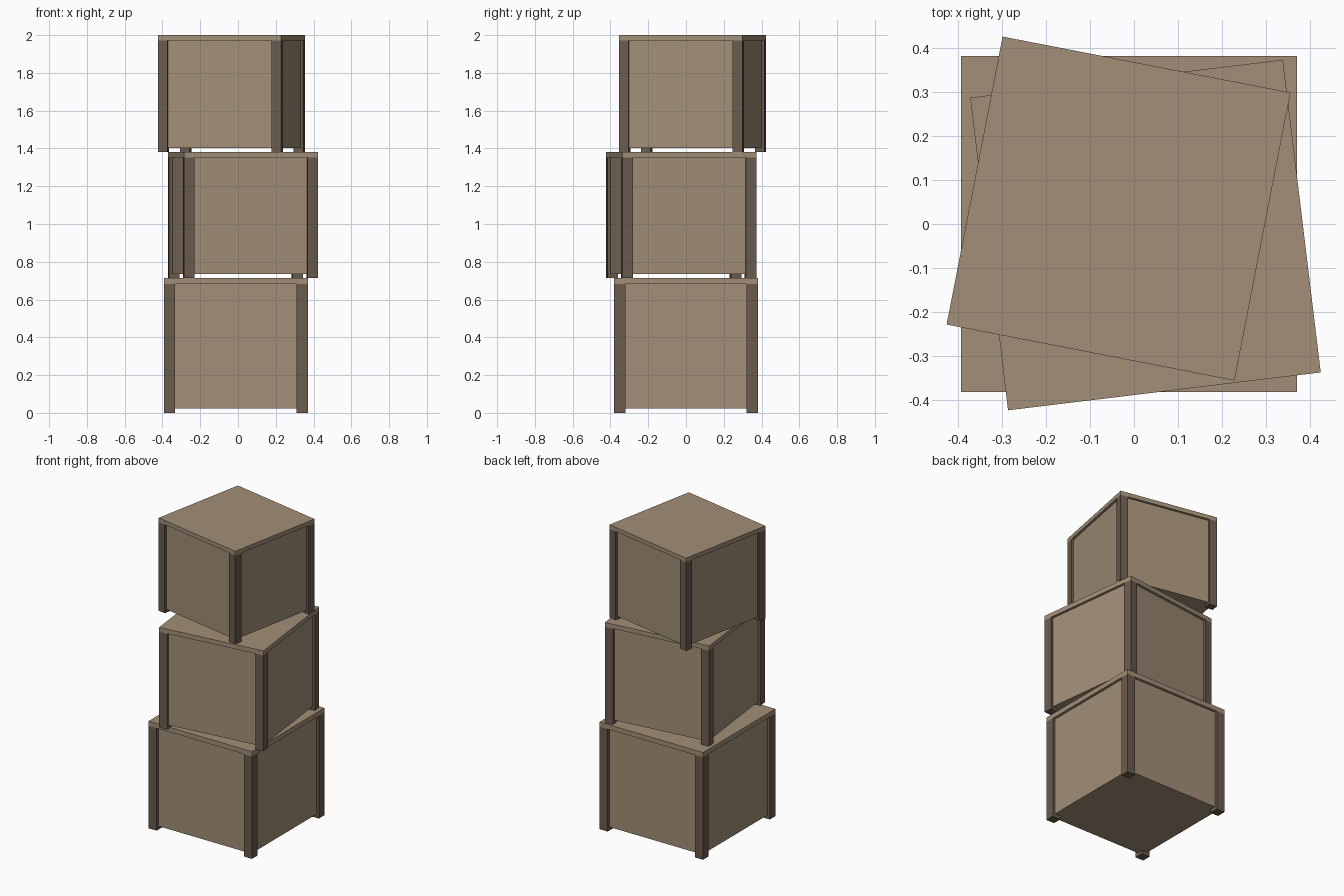
import bpy
from math import radians
from mathutils import Matrix

cube = bpy.data.objects.get("Cube")
if cube:
    bpy.data.objects.remove(cube, do_unlink=True)


def material(name, rgb):
    mat = bpy.data.materials.new(name)
    mat.use_nodes = True
    mat.diffuse_color = (*rgb, 1)
    mat.node_tree.nodes["Principled BSDF"].inputs["Base Color"].default_value = (*rgb, 1)
    return mat


tan = material("tan_wood", (0.36, 0.275, 0.185))
brown = material("brown_wood", (0.145, 0.105, 0.075))


def box(name, size, centre, placement, mat):
    bpy.ops.mesh.primitive_cube_add(size=1)
    ob = bpy.context.object
    ob.name = name
    ob.data.transform(Matrix.Translation(centre) @ Matrix.Diagonal((*size, 1)))
    ob.matrix_world = placement
    ob.data.materials.append(mat)
    return ob


def crate(name, x, y, z, width, height, angle):
    place = Matrix.Translation((x, y, z)) @ Matrix.Rotation(radians(angle), 4, "Z")
    post, lid = width * 0.078, width * 0.042
    foot, recess = width * 0.031, width * 0.0235
    # Recessed body standing clear of the ground
    side = width - 2 * recess
    body_height = height - lid - foot
    box(name + "_body", (side, side, body_height),
        (0, 0, foot + body_height / 2), place, tan)
    # Flat lid flush with the posts
    box(name + "_lid", (width, width, lid), (0, 0, height - lid / 2), place, tan)
    # Corner posts that double as feet
    offset = (width - post) / 2
    for side_name, sx in (("right", -1), ("left", 1)):
        for end_name, sy in (("front", -1), ("back", 1)):
            box(f"{name}_{end_name}_{side_name}_post", (post, post, height - lid),
                (sx * offset, sy * offset, (height - lid) / 2), place, brown)


# Stack of three shrinking, twisted crates
crate("bottom_crate", -0.011, 0, 0, 0.762, 0.714, 0)
crate("middle_crate", 0.026, -0.025, 0.714, 0.714, 0.668, 6.9)
crate("top_crate", -0.035, 0.035, 1.382, 0.665, 0.618, -11)
